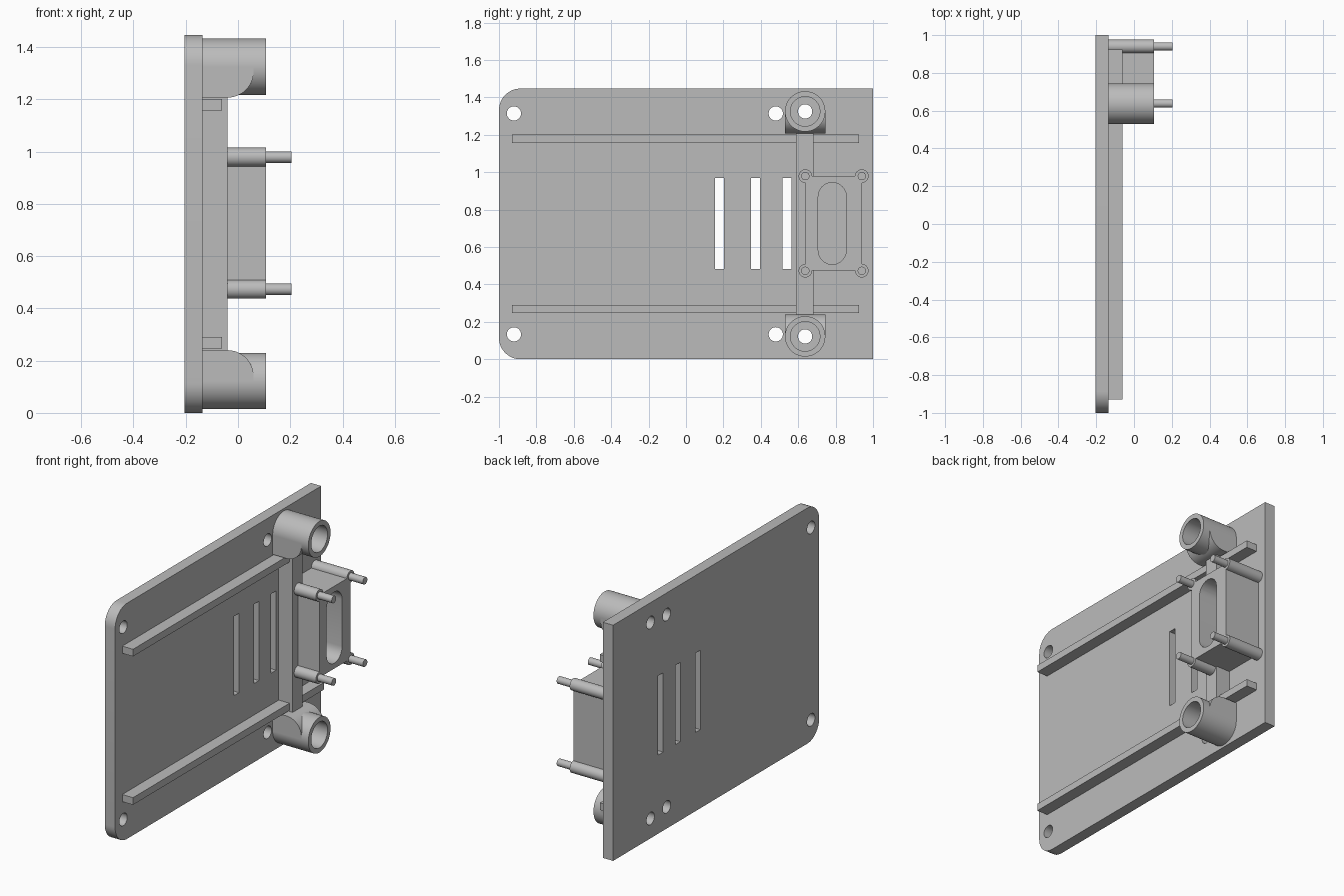
import bpy, bmesh, math
from mathutils import Vector

if "Cube" in bpy.data.objects:
    bpy.data.objects.remove(bpy.data.objects["Cube"], do_unlink=True)

grey = bpy.data.materials.new("light_grey")
grey.use_nodes = True
colour = (0.5, 0.5, 0.5, 1)
grey.diffuse_color = colour
grey.node_tree.nodes["Principled BSDF"].inputs["Base Color"].default_value = colour

HEIGHT = 1.447
BACK, FACE, FRONT, PIN_END = -0.205, -0.135, 0.107, 0.205
MID = HEIGHT / 2


def extrude(name, points, shift):
    """Closed prism from a flat outline."""
    bm = bmesh.new()
    face = bm.faces.new([bm.verts.new(p) for p in points])
    made = bmesh.ops.extrude_face_region(bm, geom=[face])["geom"]
    verts = [g for g in made if isinstance(g, bmesh.types.BMVert)]
    bmesh.ops.translate(bm, verts=verts, vec=Vector(shift))
    bmesh.ops.recalc_face_normals(bm, faces=bm.faces)
    mesh = bpy.data.meshes.new(name)
    bm.to_mesh(mesh)
    bm.free()
    mesh.materials.append(grey)
    ob = bpy.data.objects.new(name, mesh)
    bpy.context.collection.objects.link(ob)
    return ob


def prism(name, outline, x0, x1):
    return extrude(name, [(x0, y, z) for y, z in outline], (x1 - x0, 0, 0))


def arc(cy, cz, r, a0, a1, n=12):
    angles = [math.radians(a0 + (a1 - a0) * i / n) for i in range(n + 1)]
    return [(cy + r * math.cos(a), cz + r * math.sin(a)) for a in angles]


def rect(y0, y1, z0, z1):
    return [(y0, z0), (y1, z0), (y1, z1), (y0, z1)]


def cylinder(name, y, z, r, x0, x1):
    return prism(name, arc(y, z, r, 0, 360, 48)[:-1], x0, x1)


def activate(ob):
    bpy.ops.object.select_all(action='DESELECT')
    ob.select_set(True)
    bpy.context.view_layer.objects.active = ob


def cut(ob, cutters):
    for c in cutters:
        c.hide_render = True
        activate(ob)
        mod = ob.modifiers.new("cut", 'BOOLEAN')
        mod.operation, mod.solver, mod.object = 'DIFFERENCE', 'EXACT', c
        bpy.ops.object.modifier_apply(modifier=mod.name)
        bpy.data.objects.remove(c, do_unlink=True)


def smooth(ob):
    activate(ob)
    bpy.ops.object.shade_smooth_by_angle(angle=math.radians(30))


BOSS_Y, BOSS_Z, BOSS_R = 0.637, 0.122, 0.108

# Base plate with two rounded corners, screw holes and vent slots
R = 0.115
plate = prism("base_plate", [(1, 0), (1, HEIGHT)]
              + arc(-1 + R, HEIGHT - R, R, 90, 180)
              + arc(-1 + R, R, R, 180, 270), BACK, FACE)
cutters = []
for y, z in ((-0.92, 0.133), (0.48, 0.133), (BOSS_Y, BOSS_Z)):
    for zz in (z, HEIGHT - z):
        cutters.append(cylinder("hole", y, zz, 0.038, BACK - 0.1, FACE + 0.1))
for y in (0.178, 0.372, 0.539):
    cutters.append(prism("slot", rect(y - 0.024, y + 0.024, 0.483, 0.97),
                         BACK - 0.1, FACE + 0.1))
cut(plate, cutters)
smooth(plate)

# Long rails and the upright crossbar
for name, z in (("lower_rail", 0.268), ("upper_rail", HEIGHT - 0.268)):
    prism(name, rect(-0.93, 0.925, z - 0.022, z + 0.022), FACE, -0.062)
prism("crossbar", rect(0.588, 0.683, 0.24, HEIGHT - 0.24), FACE, -0.04)

# Hollow bosses with rounded gussets facing the middle
for side in ("lower", "upper"):
    def flip(z):
        return z if side == "lower" else HEIGHT - z
    boss = cylinder(side + "_boss", BOSS_Y, flip(BOSS_Z), BOSS_R, FACE, FRONT)
    profile = [(FACE, BOSS_Z), (FACE, 0.24)] + arc(-0.04, 0.14, 0.1, 90, 0)
    profile.append((0.06, BOSS_Z))
    gusset = extrude(side + "_gusset",
                     [(x, BOSS_Y - BOSS_R, flip(z)) for x, z in profile],
                     (0, 2 * BOSS_R, 0))
    for part in (boss, gusset):
        cut(part, [cylinder("bore", BOSS_Y, flip(BOSS_Z), 0.079,
                            FACE - 0.1, FRONT + 0.1)])
        smooth(part)

# Mounting block with an oblong pocket
block = prism("mounting_block", rect(0.638, 0.94, 0.474, 0.98), FACE, FRONT)
pocket = (arc(0.782, 0.945 - 0.075, 0.075, 0, 180)
          + arc(0.782, 0.507 + 0.075, 0.075, 180, 360))
cut(block, [prism("pocket", pocket, FACE - 0.1, FRONT + 0.1)])
smooth(block)

# Corner posts with thinner pins
for ny, y in (("near", 0.638), ("far", 0.94)):
    for nz, z in (("lower", 0.473), ("upper", 0.979)):
        smooth(cylinder(f"{ny}_{nz}_post", y, z, 0.036, FACE, FRONT))
        smooth(cylinder(f"{ny}_{nz}_pin", y, z, 0.022, FRONT, PIN_END))
